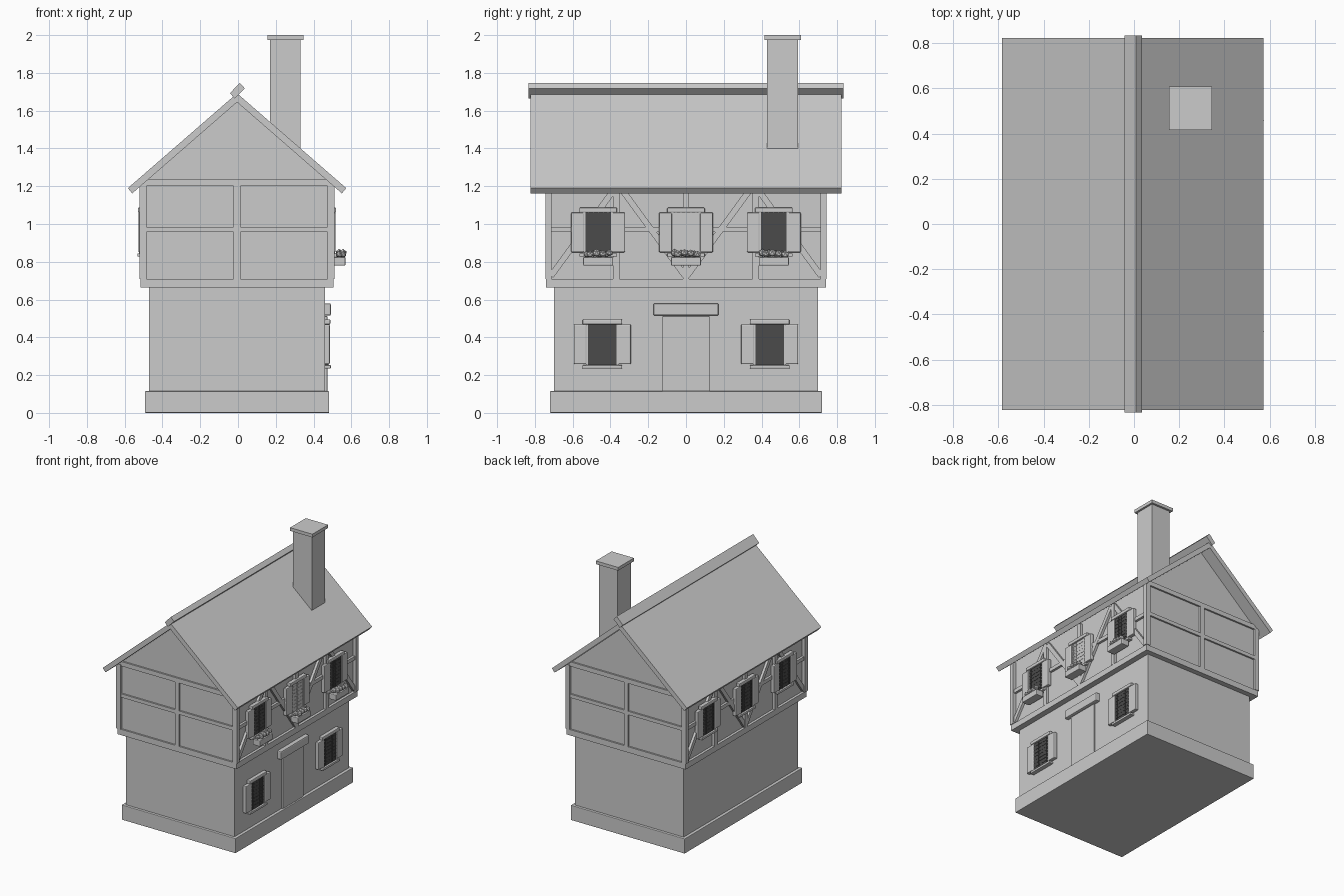
import bpy, bmesh, math, random
from mathutils import Matrix, Vector

if "Cube" in bpy.data.objects:
    bpy.data.objects.remove(bpy.data.objects["Cube"])

random.seed(4)
X0 = -0.005  # house axis; flower boxes stick out on +x

dark = bpy.data.materials.new("dark_glass")
dark.diffuse_color = (0.07, 0.07, 0.07, 1)
dark.use_nodes = True
dark.node_tree.nodes["Principled BSDF"].inputs["Base Color"].default_value = dark.diffuse_color


def finish(name, bm, bevel=0, mat=None):
    bmesh.ops.recalc_face_normals(bm, faces=bm.faces)
    me = bpy.data.meshes.new(name)
    bm.to_mesh(me)
    bm.free()
    ob = bpy.data.objects.new(name, me)
    bpy.context.collection.objects.link(ob)
    if bevel:
        m = ob.modifiers.new("bevel", 'BEVEL')
        m.width, m.segments = bevel, 2
    if mat:
        me.materials.append(mat)
    return ob


def box(name, x, y, z, bevel=0, mat=None):
    """Box from (min, max) pairs, x measured from the house axis."""
    bm = bmesh.new()
    size = [abs(a[1] - a[0]) for a in (x, y, z)]
    mid = [(a[0] + a[1]) / 2 for a in (x, y, z)]
    mid[0] += X0
    bmesh.ops.create_cube(bm, size=1, matrix=Matrix.Translation(mid) @ Matrix.Diagonal((*size, 1)))
    return finish(name, bm, bevel, mat)


def side(s, a, b):
    return (min(s * a, s * b), max(s * a, s * b))


def extrude_y(name, pts, y0, y1):
    """Extrude an x-z profile along y."""
    bm = bmesh.new()
    f = bm.faces.new([bm.verts.new((X0 + x, y0, z)) for x, z in pts])
    r = bmesh.ops.extrude_face_region(bm, geom=[f])
    bmesh.ops.translate(bm, vec=(0, y1 - y0, 0),
                        verts=[v for v in r['geom'] if isinstance(v, bmesh.types.BMVert)])
    return finish(name, bm)


def brace(name, s, p, q, w=0.032):
    """Diagonal timber on a long side, between two (y, z) points."""
    bm = bmesh.new()
    dy, dz = q[0] - p[0], q[1] - p[1]
    mid = (X0 + s * 0.4985, (p[0] + q[0]) / 2, (p[1] + q[1]) / 2)
    bmesh.ops.create_cube(bm, size=1, matrix=Matrix.Translation(mid)
                          @ Matrix.Rotation(math.atan2(dz, dy), 4, 'X')
                          @ Matrix.Diagonal((0.021, math.hypot(dy, dz), w, 1)))
    finish(name, bm)


def window(name, s, x, yc, z0, z1, hw, lh, mat):
    """Pane with lattice, lintel, sill and a pair of shutters; x is the wall surface."""
    box(name + "_pane", side(s, x - 0.02, x), (yc - hw, yc + hw), (z0, z1), 0, mat)
    for i in range(1, 6):
        y = yc - hw + i * hw / 3
        box(name + "_bar", side(s, x - 0.005, x + 0.002), (y - 0.002, y + 0.002), (z0, z1), 0, mat)
    for i in range(1, 8):
        z = z0 + i * (z1 - z0) / 8
        box(name + "_crossbar", side(s, x - 0.005, x + 0.002), (yc - hw, yc + hw),
            (z - 0.002, z + 0.002), 0, mat)
    box(name + "_lintel", side(s, x - 0.02, x + 0.012), (yc - lh, yc + lh), (z1 - 0.005, z1 + 0.022), 0.006)
    box(name + "_sill", side(s, x - 0.02, x + 0.015), (yc - lh, yc + lh), (z0 - 0.018, z0), 0.004)
    for d in (-1, 1):
        a, b = yc + d * (hw - 0.005), yc + d * (hw + 0.064)
        box(name + "_shutter", side(s, x - 0.02, x + 0.009), (min(a, b), max(a, b)),
            (z0 + 0.005, z1 - 0.004), 0.006)
        a, b = yc + d * (hw - 0.012), yc + d * hw
        box(name + "_frame", side(s, x - 0.01, x + 0.006), (min(a, b), max(a, b)), (z0, z1))


# Lower storey
box("plinth", (-0.488, 0.488), (-0.72, 0.72), (0, 0.115), 0.004)
box("lower_wall", (-0.465, 0.465), (-0.70, 0.70), (0.1, 0.68))
box("floor_beam", (-0.51, 0.51), (-0.74, 0.74), (0.665, 0.71))
box("door", (0.44, 0.478), (-0.125, 0.125), (0.115, 0.512), 0.003)
box("door_lintel", (0.44, 0.497), (-0.173, 0.173), (0.515, 0.58), 0.008)
for yc in (-0.443, 0.443):
    window("lower_window", 1, 0.482, yc, 0.253, 0.473, 0.087, 0.105, dark)

# Upper storey with gables
extrude_y("upper_wall", [(-0.49, 0.70), (0.49, 0.70), (0.49, 1.222), (0, 1.65), (-0.49, 1.222)],
          -0.727, 0.727)

# Timber frame on the gable ends
for e in (-1, 1):
    yy = side(e, 0.715, 0.74)
    box("gable_beam", (-0.50, 0.50), yy, (1.2, 1.235))
    box("gable_rail", (-0.50, 0.50), yy, (0.957, 0.985))
    box("gable_post", (-0.018, 0.018), yy, (0.71, 1.2))

# Timber frame and windows on the long sides
for s in (-1, 1):
    for y in (-0.728, 0.728):
        box("corner_post", side(s, 0.48, 0.516), (y - 0.017, y + 0.017), (0.71, 1.21))
    for y in (-0.37, 0.37):
        box("side_post", side(s, 0.48, 0.511), (y - 0.017, y + 0.017), (0.71, 1.2))
    for z in ((0.71, 0.84), (1.07, 1.2)):
        box("middle_post", side(s, 0.48, 0.511), (-0.017, 0.017), z)
    box("side_rail", side(s, 0.48, 0.508), (-0.72, 0.72), (0.957, 0.985))
    for d in (-1, 1):
        brace("outer_brace", s, (d * 0.715, 0.725), (d * 0.375, 1.19))
        brace("inner_brace", s, (d * 0.005, 0.725), (d * 0.345, 1.19))
    for yc in (-0.465, 0, 0.465):
        window("upper_window", s, 0.513, yc, 0.845, 1.065, 0.079, 0.1,
               None if (s == 1 and yc == 0) else dark)

# Flower boxes on the right side
for yc in (-0.465, 0, 0.465):
    box("flower_box", (0.51, 0.574), (yc - 0.079, yc + 0.079), (0.78, 0.825), 0.005)
    bm = bmesh.new()
    for i in range(8):
        r = random.uniform(0.017, 0.022)
        pos = Vector((0.535 + 0.02 * (i % 2), yc - 0.06 + 0.0172 * i, 0.838 + random.uniform(0, 0.01)))
        bmesh.ops.create_icosphere(bm, subdivisions=1, radius=r, matrix=Matrix.Translation(pos))
    finish("flowers", bm)

# Roof, ridge and chimney
extrude_y("roof", [(-0.578, 1.19), (0, 1.692), (0.578, 1.19), (0.555, 1.162), (0, 1.645), (-0.555, 1.162)],
          -0.822, 0.822)
extrude_y("ridge_beam", [(-0.038, 1.692), (0.014, 1.747), (0.041, 1.718), (-0.012, 1.665)], -0.834, 0.834)
box("chimney", (0.175, 0.336), (0.43, 0.592), (1.38, 1.98))
box("chimney_cap", (0.16, 0.351), (0.416, 0.608), (1.975, 2.0))
